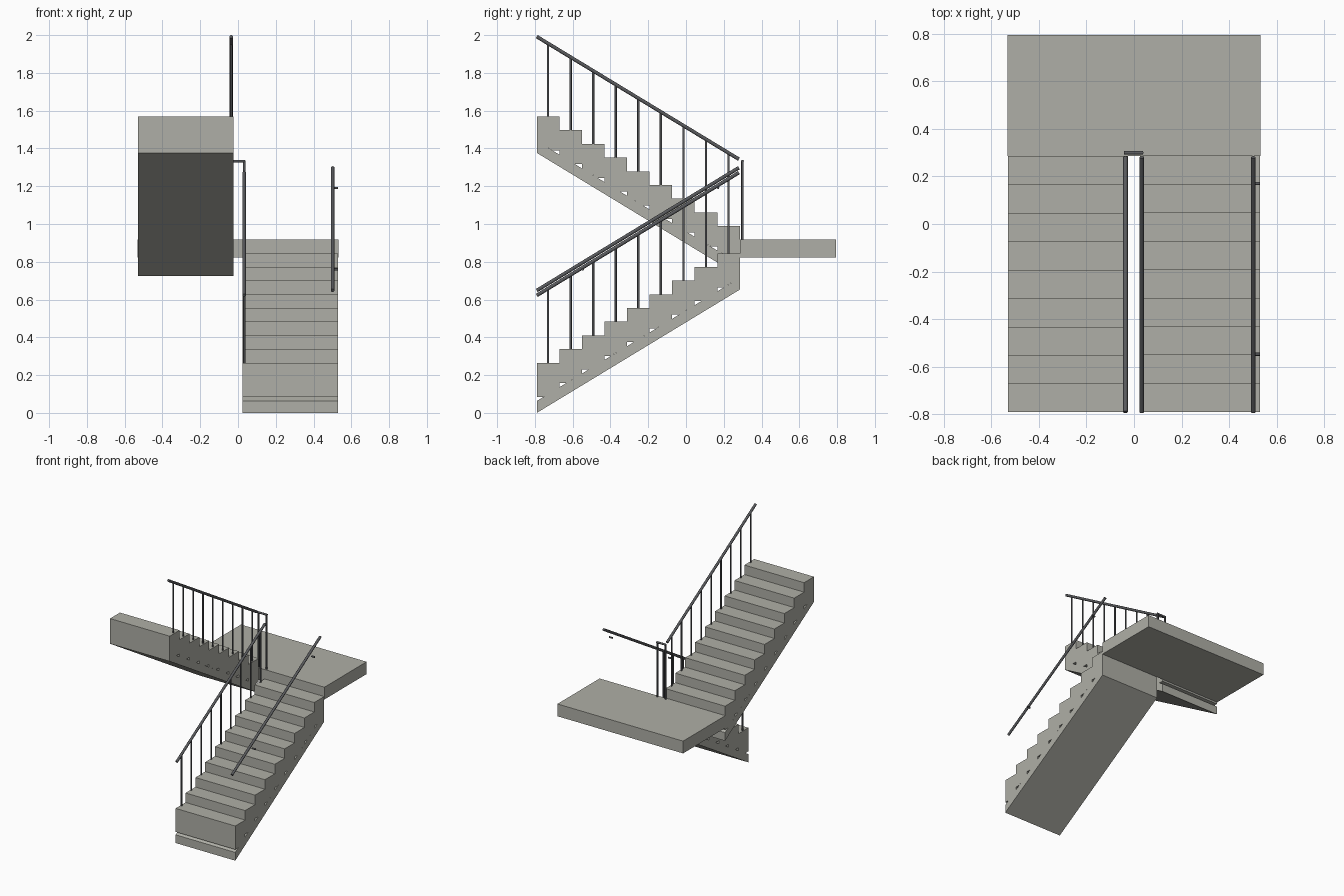
import bpy, bmesh
from mathutils import Vector

cube = bpy.data.objects.get("Cube")
if cube:
    bpy.data.objects.remove(cube, do_unlink=True)


def material(name, rgb):
    m = bpy.data.materials.new(name)
    m.use_nodes = True
    m.diffuse_color = (*rgb, 1)
    m.node_tree.nodes["Principled BSDF"].inputs["Base Color"].default_value = (*rgb, 1)
    return m


concrete = material("concrete grey", (0.43, 0.43, 0.385))
steel = material("dark steel", (0.1, 0.103, 0.11))


def finish(name, bm, mat):
    bmesh.ops.recalc_face_normals(bm, faces=bm.faces)
    mesh = bpy.data.meshes.new(name)
    bm.to_mesh(mesh)
    bm.free()
    mesh.materials.append(mat)
    obj = bpy.data.objects.new(name, mesh)
    bpy.context.collection.objects.link(obj)
    return obj


def prism(bm, profile, x0, x1):
    """Extrude a (y, z) outline along x."""
    face = bm.faces.new([bm.verts.new((x0, y, z)) for y, z in profile])
    new = bmesh.ops.extrude_face_region(bm, geom=[face])["geom"]
    verts = [v for v in new if isinstance(v, bmesh.types.BMVert)]
    bmesh.ops.translate(bm, verts=verts, vec=(x1 - x0, 0, 0))


def rod(bm, a, b, radius, sides=10):
    """Closed round bar between two points."""
    a, b = Vector(a), Vector(b)
    made = bmesh.ops.create_cone(bm, cap_ends=True, segments=sides, radius1=radius,
                                 radius2=radius, depth=(b - a).length)
    turn = Vector((0, 0, 1)).rotation_difference(b - a).to_matrix()
    bmesh.ops.rotate(bm, verts=made["verts"], matrix=turn)
    bmesh.ops.translate(bm, verts=made["verts"], vec=(a + b) / 2)


def smooth(obj):
    for p in obj.data.polygons:
        p.use_smooth = len(p.vertices) == 4


STEPS, START, END = 9, -0.79, 0.285
RUN, RISE = (END - START) / STEPS, 0.0725
SLOPE = RISE / RUN
SLAB, BLOCK, NOTCH = 0.063, 0.085, 0.036
TREAD = 0.265            # first tread height above the slab's foot
LAND_TOP = 0.917
UPPER_BASE = 0.724


def flight(name, x0, x1, base, y_start, direction):
    """Sloping slab carrying step blocks, with a small wedge gap under each nose."""
    bm = bmesh.new()
    length = RUN * STEPS
    at = lambda d, z: (y_start + direction * d, base + z)
    prism(bm, [at(0, 0), at(length, length * SLOPE),
               at(length, length * SLOPE + SLAB), at(0, SLAB)], x0, x1)
    for i in range(STEPS):
        d, z = i * RUN, i * RISE
        prism(bm, [at(d, z + BLOCK), at(d + NOTCH, z + BLOCK),
                   at(d + RUN, z + RISE + SLAB),
                   at(d + RUN, z + TREAD), at(d, z + TREAD)], x0, x1)
    finish(name, bm, concrete)


flight("lower_flight", 0.025, 0.53, 0, START, 1)
flight("upper_flight", -0.53, -0.025, UPPER_BASE, END, -1)

# Half landing
bm = bmesh.new()
prism(bm, [(END, 0.823), (0.795, 0.823), (0.795, LAND_TOP), (END, LAND_TOP)], -0.532, 0.532)
finish("landing", bm, concrete)


def handrail(name, x, z_front, z_back):
    bm = bmesh.new()
    rod(bm, (x, START, z_front), (x, 0.28, z_back), 0.0095, 12)
    smooth(finish(name, bm, steel))


def balusters(name, x, z_front, z_back, tread_z):
    bm = bmesh.new()
    for i in range(STEPS):
        y = START + (i + 0.5) * RUN
        top = z_front + (z_back - z_front) * (y - START) / (0.28 - START)
        rod(bm, (x, y, tread_z(i)), (x, y, top), 0.006)
    smooth(finish(name, bm, steel))


LOWER_X, UPPER_X, WALL_X = 0.033, -0.036, 0.501
handrail("lower_handrail", LOWER_X, 0.622, 1.272)
handrail("upper_handrail", UPPER_X, 1.992, 1.343)
handrail("wall_handrail", WALL_X, 0.648, 1.298)
balusters("lower_balusters", LOWER_X, 0.622, 1.272, lambda i: TREAD + i * RISE)
balusters("upper_balusters", UPPER_X, 1.992, 1.343,
          lambda i: UPPER_BASE + TREAD + (STEPS - 1 - i) * RISE)

# Two landing posts joined by a short top bar
bm = bmesh.new()
for x in (LOWER_X, UPPER_X):
    rod(bm, (x, 0.299, LAND_TOP), (x, 0.299, 1.336), 0.0065)
rod(bm, (UPPER_X - 0.005, 0.299, 1.333), (LOWER_X + 0.005, 0.299, 1.333), 0.0075)
smooth(finish("landing_posts", bm, steel))

# Short wall brackets beside the outer handrail
bm = bmesh.new()
for y, z in ((-0.547, 0.76), (0.17, 1.191)):
    rod(bm, (WALL_X + 0.003, y, z), (0.53, y, z), 0.0065)
smooth(finish("wall_brackets", bm, steel))
